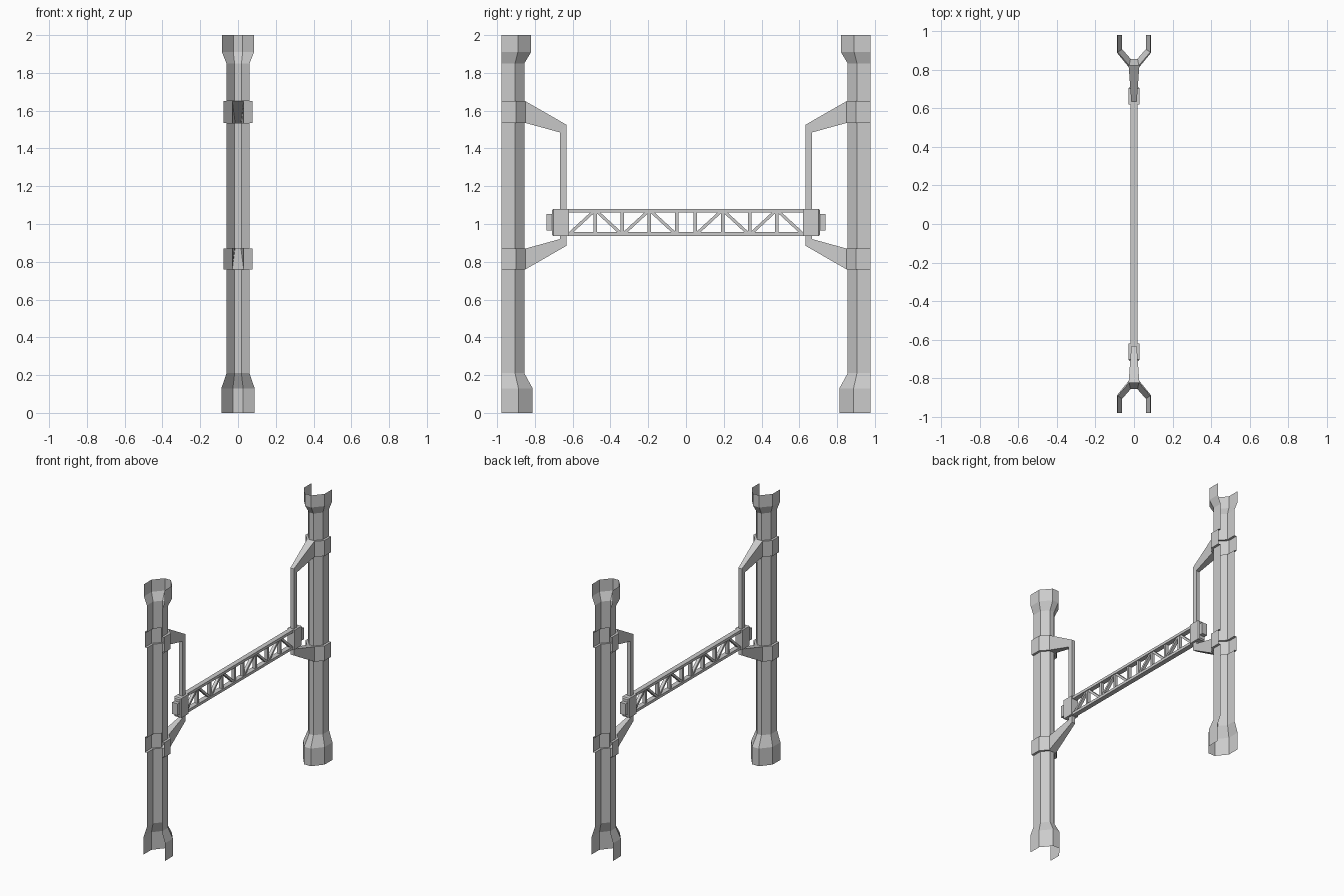
import bpy, bmesh
from mathutils import Vector

cube = bpy.data.objects.get("Cube")
if cube:
    bpy.data.objects.remove(cube, do_unlink=True)

grey = bpy.data.materials.new("light_grey_metal")
grey.use_nodes = True
grey.diffuse_color = (0.6, 0.6, 0.6, 1)
grey.node_tree.nodes["Principled BSDF"].inputs["Base Color"].default_value = (0.6, 0.6, 0.6, 1)


def finish(name, bm):
    mesh = bpy.data.meshes.new(name)
    bm.to_mesh(mesh)
    bm.free()
    mesh.materials.append(grey)
    obj = bpy.data.objects.new(name, mesh)
    bpy.context.collection.objects.link(obj)
    return obj


def loft(bm, rings, closed=False, skip=lambda i, j: False):
    """Join rings of points with quads; skip drops chosen faces."""
    rows = [[bm.verts.new(p) for p in ring] for ring in rings]
    n = len(rows[0])
    for j, (a, b) in enumerate(zip(rows, rows[1:])):
        for i in range(n if closed else n - 1):
            if not skip(i, j):
                k = (i + 1) % n
                bm.faces.new((a[i], a[k], b[k], b[i]))
    return rows


def bar(bm, start, end, width, depth):
    """Box along a line in the YZ plane; depth runs along X."""
    a, b = Vector((0, *start)), Vector((0, *end))
    side = Vector((1, 0, 0)).cross(b - a).normalized() * width / 2
    out = Vector((depth / 2, 0, 0))
    rows = loft(bm, [[p + side + out, p - side + out, p - side - out, p + side - out]
                     for p in (a, b)], closed=True)
    bm.faces.new(rows[0])
    bm.faces.new(rows[1])


def box(bm, y0, y1, z0, z1, depth):
    bar(bm, ((y0 + y1) / 2, z0), ((y0 + y1) / 2, z1), y1 - y0, depth)


# Half-octagon sections: half width, side edge y, centre y, half flat
SHAFT = (0.061, 0.905, 0.856, 0.018)
BAND = (0.078, 0.90, 0.85, 0.03)
FOOT = (0.088, 0.887, 0.812, 0.027)
HEAD = (0.085, 0.89, 0.82, 0.025)
LEVELS = [(0, FOOT), (0.13, FOOT), (0.21, SHAFT),
          (0.76, SHAFT), (0.76, BAND), (0.87, BAND), (0.87, SHAFT),
          (1.535, SHAFT), (1.535, BAND), (1.65, BAND), (1.65, SHAFT),
          (1.85, SHAFT), (1.91, HEAD), (2, HEAD)]
OPEN_Y = 0.978


def section(z, shape, s):
    w, side, centre, flat = shape
    half = [(w, OPEN_Y), (w, side), (flat, centre)]
    pts = [(-x, y) for x, y in half] + half[::-1]
    return [(s * x, s * y, z) for x, y in pts]


def arm_ring(half, a, b, s):
    return [(s * x, s * y, z) for x, (y, z) in
            ((-half, a), (half, a), (half, b), (-half, b))]


for s, end in ((-1, "front"), (1, "back")):
    # Open-backed column, with the band's centre face left open into the arm
    bm = bmesh.new()
    loft(bm, [section(z, shape, s) for z, shape in LEVELS],
         skip=lambda i, j: i == 2 and j in (4, 8))
    finish(end + "_column", bm)

    # Hollow bracket: upper arm, hanging rod and lower arm in one tube
    bm = bmesh.new()
    loft(bm, [arm_ring(0.03, (0.85, 1.535), (0.85, 1.65), s),
              arm_ring(0.014, (0.668, 1.485), (0.632, 1.525), s),
              arm_ring(0.014, (0.668, 0.92), (0.632, 0.885), s),
              arm_ring(0.03, (0.85, 0.87), (0.85, 0.76), s)], closed=True)
    bmesh.ops.recalc_face_normals(bm, faces=bm.faces)
    finish(end + "_bracket", bm)

    # Clamp block at the beam end, with a smaller outer cap
    bm = bmesh.new()
    y0, y1 = sorted((s * 0.62, s * 0.71))
    box(bm, y0, y1, 0.936, 1.08, 0.058)
    bmesh.ops.bevel(bm, geom=[e for e in bm.edges
                              if all(abs(v.co.y) > 0.7 for v in e.verts)],
                    offset=0.008, segments=1, affect='EDGES')
    y0, y1 = sorted((s * 0.70, s * 0.738))
    box(bm, y0, y1, 0.966, 1.052, 0.044)
    bmesh.ops.recalc_face_normals(bm, faces=bm.faces)
    finish(end + "_clamp", bm)

# Beam chords
for name, z0, z1 in (("top_chord", 1.06, 1.08), ("bottom_chord", 0.937, 0.957)):
    bm = bmesh.new()
    box(bm, -0.63, 0.63, z0, z1, 0.036)
    bmesh.ops.recalc_face_normals(bm, faces=bm.faces)
    finish(name, bm)

# Truss posts and zigzag braces, mirrored about the middle
LOW, HIGH = 0.95, 1.067
bm = bmesh.new()
for s in (-1, 1):
    for k in range(4):
        y = 0.05 + k * 0.1435
        box(bm, s * y - 0.009, s * y + 0.009, LOW, HIGH, 0.024)
        za, zb = (LOW, HIGH) if k % 2 == 0 else (HIGH, LOW)
        bar(bm, (s * (y + 0.008), za), (s * (y + 0.135), zb), 0.016, 0.022)
bmesh.ops.recalc_face_normals(bm, faces=bm.faces)
finish("truss_braces", bm)
